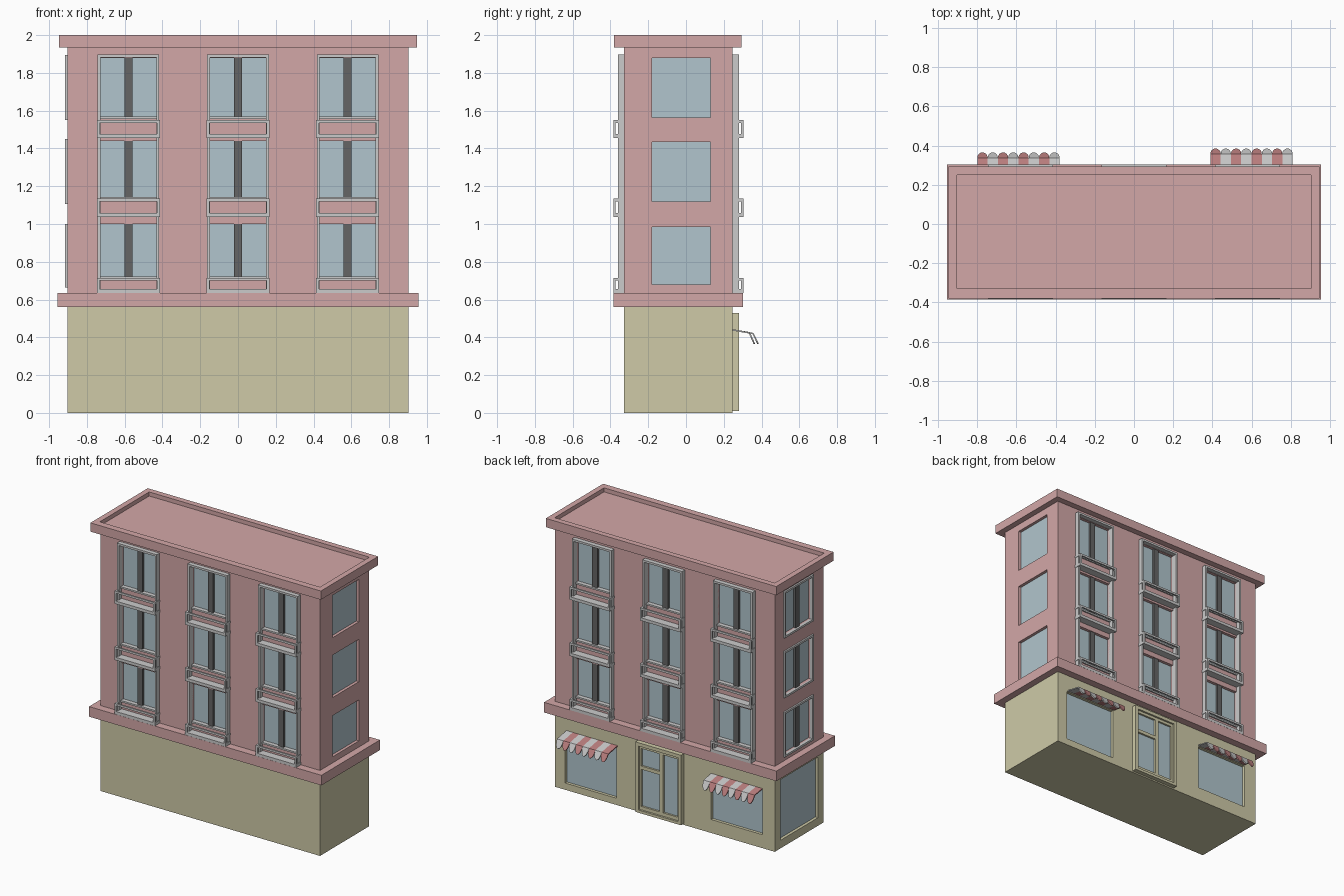
import bpy, bmesh, math
from mathutils import Matrix, Vector

if "Cube" in bpy.data.objects:
    bpy.data.objects.remove(bpy.data.objects["Cube"])

def material(name, rgb):
    m = bpy.data.materials.new(name)
    m.diffuse_color = (*rgb, 1)
    m.use_nodes = True
    m.node_tree.nodes["Principled BSDF"].inputs["Base Color"].default_value = m.diffuse_color
    return m

PINK = material("pink_plaster", (0.65, 0.39, 0.39))
SAND = material("sand_plaster", (0.62, 0.59, 0.39))
GLASS = material("glass", (0.44, 0.56, 0.61))
DARK = material("dark_mullion", (0.13, 0.13, 0.13))
RED = material("awning_red", (0.52, 0.22, 0.22))

def finish(name, bm, mats):
    me = bpy.data.meshes.new(name)
    bmesh.ops.recalc_face_normals(bm, faces=bm.faces)
    bm.to_mesh(me)
    bm.free()
    for m in mats:
        me.materials.append(m)
    ob = bpy.data.objects.new(name, me)
    bpy.context.collection.objects.link(ob)
    return ob

def boxes(name, items, mat=None):
    """One object from several boxes, each (x0, x1, y0, y1, z0, z1)."""
    bm = bmesh.new()
    for b in items:
        pairs = [sorted(b[i:i + 2]) for i in (0, 2, 4)]
        mid = Vector([(p + q) / 2 for p, q in pairs])
        size = Vector([q - p for p, q in pairs])
        bmesh.ops.create_cube(bm, size=1, matrix=Matrix.Translation(mid) @ Matrix.Diagonal((*size, 1)))
    return finish(name, bm, [mat] if mat else [])

def carve(ob, items):
    cutter = boxes("cutter", items)
    cutter.hide_render = True
    mod = ob.modifiers.new("openings", 'BOOLEAN')
    mod.operation, mod.solver, mod.object = 'DIFFERENCE', 'EXACT', cutter
    bpy.context.view_layer.objects.active = ob
    bpy.ops.object.modifier_apply(modifier=mod.name)
    bpy.data.objects.remove(cutter)

X, YF, YB = 0.903, -0.327, 0.247      # wall planes
R = 0.025                             # window recess
BAYS = (-0.58, 0.0, 0.58)
ROWS = ((0.715, 1.0), (1.135, 1.44), (1.56, 1.88))
SIDE_ROWS = ((0.68, 0.985), (1.12, 1.435), (1.565, 1.88))
FLOORS = ((0.635, 0.715), (1.037, 1.135), (1.455, 1.55))
HW = 0.148                            # half width of a window opening

upper_cuts, ground_cuts, panes = [], [], []

def opening(cuts, axis, wall, s, a0, a1, z0, z1):
    """Cut a recess into a wall and put a pane at its back."""
    def place(d0, d1):
        d = (wall + s * d0, wall + s * d1)
        return (*d, a0, a1, z0, z1) if axis == 'x' else (a0, a1, *d, z0, z1)
    cuts.append(place(-R, 0.05))
    panes.append(place(-R - 0.005, -R + 0.003))

# Front and back: window columns with surround and balconies
for side, s, w in (("front", -1, YF), ("back", 1, YB)):
    frames, bars, rails = [], [], []
    for c in BAYS:
        o = HW + 0.015
        for k in (-1, 1):
            frames.append((c + k * HW, c + k * o, w - s * 0.01, w + s * 0.033, 0.625, 1.897))
        frames.append((c - HW, c + HW, w - s * 0.01, w + s * 0.033, 1.882, 1.897))
        for (z0, z1), (f0, f1) in zip(ROWS, FLOORS):
            opening(upper_cuts, 'y', w, s, c - HW, c + HW, z0, z1)
            bars.append((c - 0.021, c + 0.021, w - s * R, w - s * 0.004, z0, z1))
            frames.append((c - HW, c + HW, w - s * R, w + s * 0.01, z0 - 0.004, z0 + 0.008))
            # Balcony: slab, two corner posts, three-sided top rail
            y0, y1 = w, w + s * 0.057
            yi = y1 - s * 0.012
            b = o + 0.003
            rails.append((c - b, c + b, y0, y1, f0, f0 + 0.022))
            rails.append((c - b, c + b, yi, y1, f1 - 0.015, f1))
            for k in (-1, 1):
                rails.append((c + k * b, c + k * (b - 0.014), yi, y1, f0 + 0.022, f1 - 0.015))
                rails.append((c + k * b, c + k * (b - 0.014), y0, yi, f1 - 0.015, f1))
    boxes(side + "_window_surrounds", frames)
    boxes(side + "_mullions", bars, DARK)
    boxes(side + "_balconies", rails)

# Side windows: plain on the right, framed with mullions on the left
frames, bars = [], []
SY0, SY1 = -0.18, 0.13
for z0, z1 in SIDE_ROWS:
    opening(upper_cuts, 'x', X, 1, SY0, SY1, z0, z1)
    opening(upper_cuts, 'x', -X, -1, SY0, SY1, z0, z1)
    bars.append((-X + R, -X + 0.004, -0.046, -0.004, z0, z1))
    t, x0, x1 = 0.015, -X - 0.012, -X + 0.01
    for a, b in ((SY0 - t, SY0), (SY1, SY1 + t)):
        frames.append((x0, x1, a, b, z0 - t, z1 + t))
    for a, b in ((z0 - t, z0), (z1, z1 + t)):
        frames.append((x0, x1, SY0, SY1, a, b))
boxes("left_window_frames", frames)
boxes("left_mullions", bars, DARK)

# Ground floor openings: two shop windows and the big left one
opening(ground_cuts, 'y', YB, 1, 0.40, 0.82, 0.05, 0.43)
opening(ground_cuts, 'y', YB, 1, -0.80, -0.38, 0.10, 0.43)
opening(ground_cuts, 'x', -X, -1, -0.26, 0.18, 0.06, 0.51)

# Walls
ground = boxes("ground_floor", [(-X, X, YF, YB, 0, 0.58)], SAND)
carve(ground, ground_cuts)
upper = boxes("upper_floors", [(-X, X, YF, YB, 0.60, 1.95)], PINK)
carve(upper, upper_cuts)
boxes("window_glass", panes, GLASS)
boxes("floor_band", [(-0.955, 0.955, -0.385, 0.303, 0.56, 0.635)], PINK)

# Cornice with sunken roof
cornice = boxes("roof_cornice", [(-0.947, 0.947, -0.38, 0.293, 1.935, 2.0)], PINK)
carve(cornice, [(-0.905, 0.905, -0.33, 0.25, 1.97, 2.1)])

# Entrance: frame, uneven pair of leaves, glass
D0, D1, yo = -0.155, 0.22, YB + 0.034
boxes("door_frame", [
    (D0, D0 + 0.025, YB - 0.01, yo, 0.01, 0.53),
    (D1 - 0.025, D1, YB - 0.01, yo, 0.01, 0.53),
    (D0, D1, YB - 0.01, yo, 0.505, 0.53),
    (D0, D1, YB - 0.01, yo, 0.01, 0.03)], SAND)
yl = YB + 0.02
leaf = []
for a, b, split in ((D0 + 0.025, 0.015, None), (0.015, D1 - 0.025, 0.33)):
    leaf += [(a, a + 0.014, YB, yl, 0.03, 0.505), (b - 0.014, b, YB, yl, 0.03, 0.505),
             (a, b, YB, yl, 0.03, 0.055), (a, b, YB, yl, 0.485, 0.505)]
    if split:
        leaf.append((a, b, YB, yl, split, split + 0.025))
boxes("door_leaves", leaf, SAND)
boxes("door_glass", [(D0 + 0.03, D1 - 0.03, YB - 0.005, YB + 0.006, 0.035, 0.50)], GLASS)

# Scalloped striped awnings
def awning(name, x0, x1, fold, tip):
    bm = bmesh.new()
    n, seg = 8, 8
    w = (x1 - x0) / n
    for i in range(n):
        a, mid = x0 + i * w, x0 + (i + 0.5) * w
        back = [bm.verts.new((x, YB - 0.005, 0.44)) for x in (a, a + w)]
        arc = []
        for j in range(seg + 1):
            t = math.pi * j / seg
            p = Vector(fold).lerp(Vector(tip), math.sin(t))
            arc.append(bm.verts.new((mid + math.cos(t) * w / 2, p.x, p.y)))
        for f in (bm.faces.new((back[0], back[1], arc[0], arc[-1])), bm.faces.new(arc)):
            f.material_index = i % 2
    ob = finish(name, bm, [RED, None])
    sol = ob.modifiers.new("cloth", 'SOLIDIFY')
    sol.thickness, sol.offset = 0.008, 0

awning("left_awning", -0.80, -0.38, (0.335, 0.425), (0.362, 0.365))
awning("right_awning", 0.39, 0.81, (0.355, 0.42), (0.382, 0.365))
